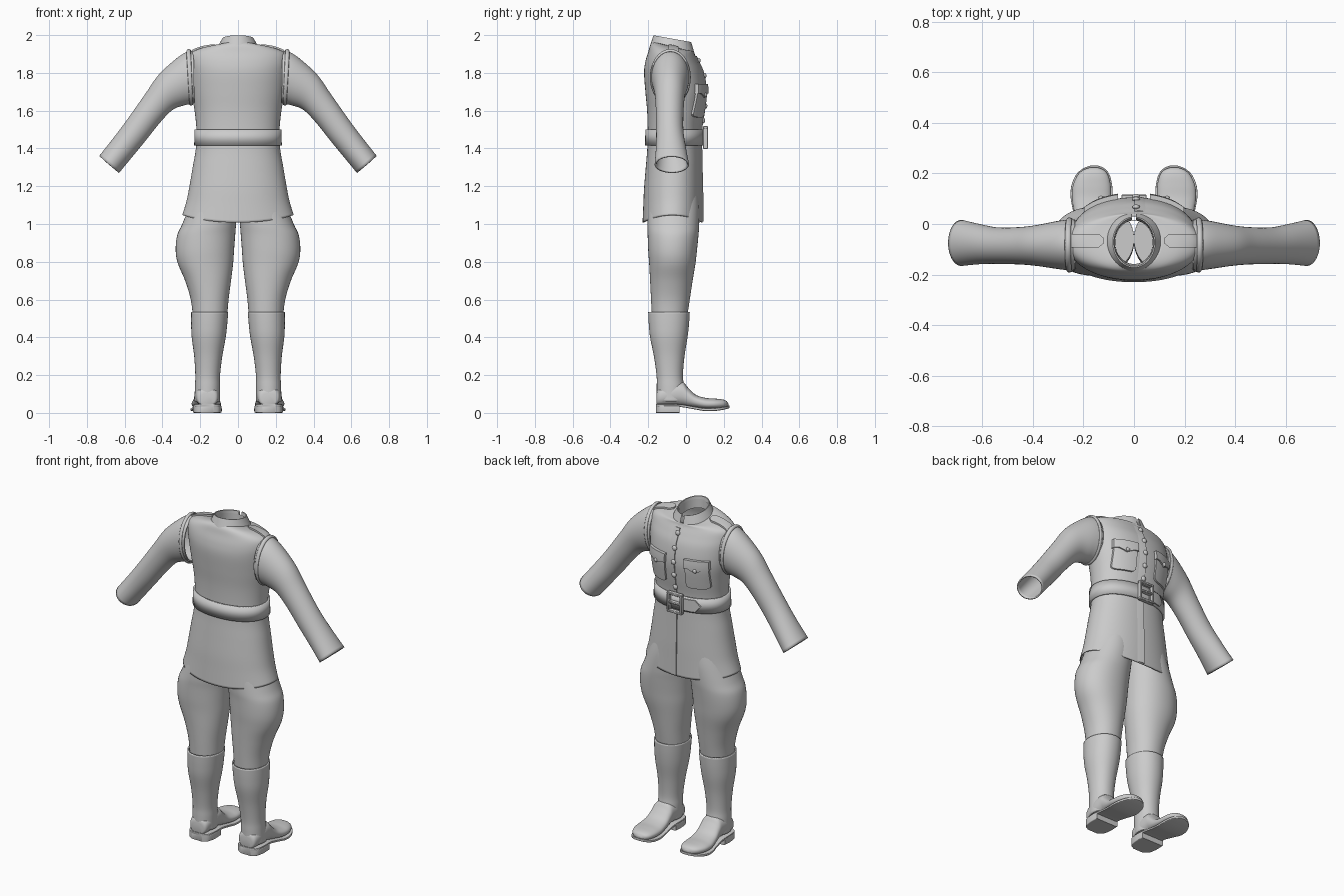
import bpy, bmesh, math
from mathutils import Vector
from mathutils.bvhtree import BVHTree

if "Cube" in bpy.data.objects:
    bpy.data.objects.remove(bpy.data.objects["Cube"])

cloth = bpy.data.materials.new("plain grey")
cloth.diffuse_color = (0.6, 0.6, 0.6, 1)
cloth.use_nodes = True
cloth.node_tree.nodes["Principled BSDF"].inputs["Base Color"].default_value = cloth.diffuse_color


def finish(name, bm, mirror=False, thick=0, bevel=0):
    bmesh.ops.recalc_face_normals(bm, faces=bm.faces[:])
    me = bpy.data.meshes.new(name)
    bm.to_mesh(me)
    bm.free()
    me.materials.append(cloth)
    ob = bpy.data.objects.new(name, me)
    bpy.context.collection.objects.link(ob)
    if thick:
        ob.modifiers.new("thickness", 'SOLIDIFY').thickness = thick
    if bevel:
        ob.modifiers.new("bevel", 'BEVEL').width = bevel
    if mirror:
        ob.modifiers.new("mirror", 'MIRROR')
    return ob


def smooth_keys(keys, sub):
    """Catmull-Rom interpolation of section parameters."""
    out = []
    for i in range(len(keys) - 1):
        p = [keys[max(0, min(len(keys) - 1, i + k))] for k in (-1, 0, 1, 2)]
        for s in range(sub):
            t = s / sub
            out.append([0.5 * (2 * b + (c - a) * t + (2 * a - 5 * b + 4 * c - d) * t * t
                               + (3 * b - a - 3 * c + d) * t ** 3) for a, b, c, d in zip(*p)])
    return out + [list(keys[-1])]


def loft(name, keys, point, seg=48, sub=5, cap=False, gap=0, **kw):
    """Skin sections; gap leaves an opening (radians each side) at the front."""
    bm = bmesh.new()
    rows = []
    n = seg + 1 if gap else seg
    for k in smooth_keys(keys, sub):
        rows.append([bm.verts.new(point(k, math.pi / 2 + gap + (2 * math.pi - 2 * gap) * i / seg))
                     for i in range(n)])
    for r0, r1 in zip(rows, rows[1:]):
        for i in range(seg):
            j = (i + 1) % n
            bm.faces.new((r0[i], r0[j], r1[j], r1[i]))
    if cap:
        bm.faces.new(rows[0])
        bm.faces.new(rows[-1])
    return finish(name, bm, **kw)


def oval(a, n):
    f = lambda v: math.copysign(abs(v) ** (2 / n), v) if abs(v) > 1e-9 else 0
    return f(math.cos(a)), f(math.sin(a))


def body(k, a):       # z, half width, back, front, tilt, dip
    c, s = oval(a, 2.15)
    return (k[1] * c, (k[2] + k[3]) / 2 + (k[3] - k[2]) / 2 * s, k[0] + k[4] * s + k[5] * s * s)


def limb(k, a):       # z, inner, outer, back, front
    c, s = oval(a, 2.1)
    return ((k[1] + k[2]) / 2 + (k[2] - k[1]) / 2 * c, (k[3] + k[4]) / 2 + (k[4] - k[3]) / 2 * s, k[0])


def arm(k, a):        # top x,z, bottom x,z, centre y, half depth
    c, s = math.cos(a), math.sin(a)
    return ((k[0] + k[2]) / 2 + (k[0] - k[2]) / 2 * c, k[4] + k[5] * s, (k[1] + k[3]) / 2 + (k[1] - k[3]) / 2 * c)


def shoe(n):          # y, centre x, half width, bottom, top
    def f(k, a):
        c, s = oval(a, n)
        return (k[1] + k[2] * c, k[0], (k[3] + k[4]) / 2 + (k[4] - k[3]) / 2 * s)
    return f


def neck(k, a):       # half width, half depth, centre y, z, tilt, point drop
    c, s = math.cos(a), math.sin(a)
    return (k[0] * c, k[2] + k[1] * s, k[3] + k[4] * s - k[5] * max(0, s) ** 8)


def surface(ob):
    return BVHTree.FromPolygons([v.co for v in ob.data.vertices], [p.vertices for p in ob.data.polygons])


def plate(name, tree, f, t, nu=10, nv=6, axis=(0, 1, 0), mirror=False):
    """Grid f(u, v) -> position, draped on a surface along axis and raised by t(u)."""
    ax = Vector(axis)
    bm = bmesh.new()
    g = []
    for i in range(nu + 1):
        col = []
        for j in range(nv + 1):
            hit = tree.ray_cast(Vector(f(i / nu, j / nv)) + ax * 3, -ax)[0]
            h = t(i / nu) if callable(t) else t
            col.append(bm.verts.new(hit + ax * h))
        g.append(col)
    for i in range(nu):
        for j in range(nv):
            bm.faces.new((g[i][j], g[i + 1][j], g[i + 1][j + 1], g[i][j + 1]))
    rim = bmesh.ops.extrude_edge_only(bm, edges=[e for e in bm.edges if e.is_boundary])
    for v in rim['geom']:
        if isinstance(v, bmesh.types.BMVert):
            v.co -= ax * ((t(0.5) if callable(t) else t) + 0.004)
    return finish(name, bm, mirror=mirror)


def button(name, tree, x, z, r, raise_by=0, mirror=False):
    bm = bmesh.new()
    bmesh.ops.create_uvsphere(bm, u_segments=16, v_segments=8, radius=r)
    p = tree.ray_cast(Vector((x, 3, z)), Vector((0, -1, 0)))[0]
    for v in bm.verts:
        v.co = p + Vector((v.co.x, v.co.y * 0.65 + raise_by, v.co.z))
    finish(name, bm, mirror=mirror)


# Jacket body with flared skirt
jacket = loft("jacket", [
    (1.048, .295, -.23, .087, 0, -.04), (1.12, .273, -.226, .086, 0, -.02), (1.2, .257, -.222, .085, 0, -.01),
    (1.3, .24, -.213, .082, 0, 0), (1.4, .223, -.205, .08, 0, 0), (1.5, .22, -.203, .08, 0, 0),
    (1.6, .23, -.206, .095, 0, 0), (1.7, .247, -.215, .105, 0, 0), (1.8, .258, -.222, .09, 0, 0),
    (1.86, .262, -.215, .065, 0, 0), (1.905, .25, -.2, .045, -.005, 0), (1.93, .19, -.19, .04, -.015, 0),
    (1.94, .1, -.175, .03, -.025, 0)], body, seg=72, thick=.006)
coat = surface(jacket)

# Folded collar with open front, and the band behind it
loft("collar", [(.076, .088, -.072, 1.92, -.02, 0), (.079, .095, -.072, 1.98, -.018, 0),
                (.084, .1, -.072, 1.981, -.018, 0), (.113, .119, -.07, 1.925, -.022, .012)],
     neck, sub=1, gap=.1)
loft("collar_band", [(.074, .086, -.072, 1.91, -.02, 0), (.075, .088, -.072, 1.965, -.018, 0)], neck, sub=1)

# Sleeves and armhole piping
loft("sleeve", [
    (.235, 1.912, .23, 1.64, -.083, .1), (.27, 1.912, .25, 1.635, -.083, .1), (.33, 1.873, .285, 1.628, -.083, .094),
    (.42, 1.79, .345, 1.605, -.085, .081), (.49, 1.69, .41, 1.54, -.086, .074), (.585, 1.555, .49, 1.44, -.086, .072),
    (.66, 1.455, .56, 1.355, -.08, .079), (.735, 1.36, .63, 1.27, -.075, .091)], arm, thick=.008, mirror=True)
loft("armhole_piping", [(.25, 1.921, .238, 1.632, -.083, .105), (.258, 1.926, .245, 1.628, -.083, .108),
                        (.268, 1.924, .252, 1.628, -.083, .108), (.274, 1.914, .257, 1.632, -.083, .104)],
     arm, sub=2, thick=.01, mirror=True)

# Breeches flared at the thigh
loft("breeches", [
    (1.2, .0, .22, -.18, .06), (1.1, .0, .255, -.2, .07), (1.0, .01, .295, -.205, .07), (.94, .015, .322, -.203, .066),
    (.86, .021, .33, -.2, .058), (.79, .026, .318, -.195, .05), (.7, .037, .28, -.19, .035),
    (.6, .05, .25, -.185, .02), (.5, .058, .238, -.18, .005)], limb, cap=True, mirror=True)

# Tall boot: shaft, foot, sole, heel
loft("boot_shaft", [
    (.533, .052, .248, -.2, .02), (.47, .057, .248, -.197, .016), (.4, .065, .245, -.19, .008),
    (.3, .083, .232, -.17, -.008), (.2, .095, .226, -.156, -.016), (.14, .095, .228, -.155, -.01),
    (.06, .096, .23, -.155, 0)], limb, thick=.008, mirror=True)
loft("boot_foot", [
    (-.157, .163, .03, .04, .09), (-.145, .163, .055, .035, .13), (-.08, .163, .066, .035, .16),
    (-.02, .163, .066, .035, .165), (.01, .164, .067, .03, .135), (.05, .166, .071, .025, .097),
    (.1, .168, .077, .018, .08), (.15, .167, .075, .018, .076), (.19, .163, .062, .022, .072),
    (.213, .16, .042, .028, .064), (.224, .158, .014, .034, .05)], shoe(2.3), cap=True, mirror=True)
loft("boot_sole", [
    (-.16, .163, .035, .033, .047), (-.14, .163, .064, .033, .047), (-.08, .163, .073, .033, .047),
    (-.02, .163, .071, .03, .044), (.05, .166, .075, .018, .032), (.1, .168, .082, .01, .025),
    (.15, .167, .081, .01, .026), (.195, .163, .066, .016, .031), (.22, .159, .042, .022, .037),
    (.231, .157, .014, .026, .04)], shoe(8), cap=True, mirror=True)
loft("boot_heel", [(-.16, .163, .035, 0, .04), (-.14, .163, .064, 0, .04), (-.09, .163, .075, 0, .04),
                   (-.035, .163, .073, 0, .04)], shoe(12), cap=True, mirror=True)

# Belt with pointed strap end
belt = loft("belt", [(1.415, .232, -.217, .092, 0, 0), (1.501, .23, -.215, .092, 0, 0)], body,
            seg=72, sub=1, thick=.014)
plate("belt_strap_end", surface(belt),
      lambda u, v: (-.03 - .115 * u, 0, 1.458 + (v - .5) * .07 * max(.02, min(1, (1 - u) * 4))),
      .007, nu=16)

# Buckle frame and prong
bm = bmesh.new()
for cx, cz, sx, sz in ((0, 1.405, .1, .014), (0, 1.511, .1, .014), (-.043, 1.458, .014, .1),
                       (.043, 1.458, .014, .1), (-.005, 1.458, .08, .012)):
    cube = bmesh.ops.create_cube(bm, size=1)
    for v in cube['verts']:
        v.co = (cx + v.co.x * sx, .103 + v.co.y * .026, cz + v.co.z * sz)
finish("belt_buckle", bm, bevel=.003)

# Front closing edge that fades into the jacket on one side
plate("front_closure", coat, lambda u, v: (.002 + .05 * u, 0, 1.014 + .876 * v),
      lambda u: .007 * (1 - u) - .001, nu=4, nv=48)
for i, z in enumerate((1.865, 1.785, 1.705, 1.625, 1.548)):
    button(f"front_button_{i + 1}", coat, 0.008, z, .015, .005)

# Chest pockets with pointed flaps
plate("chest_pocket", coat,
      lambda u, v: (.068 + .125 * u, 0, 1.565 + .014 * abs(2 * u - 1) ** 6 + v * (.14 - .014 * abs(2 * u - 1) ** 6)),
      .011, nu=16, mirror=True)


def flap(u, v):
    low = 1.69 - .02 * max(0, 1 - abs(2 * u - 1) * 1.6)
    return (.063 + .135 * u, 0, low + v * (1.742 - low))


plate("pocket_flap", coat, flap, .019, nu=16, mirror=True)
button("pocket_button", coat, .13, 1.683, .012, .02, mirror=True)


# Shoulder straps, pointed toward the neck
def strap(u, v):
    return (.12 + .13 * u, -.066 + (v - .5) * .054 * min(1, .4 + u * 4), 0)


plate("shoulder_strap", coat, strap, .01, nu=14, axis=(0, 0, 1), mirror=True)

# Smooth shading with sharp edges kept
for ob in bpy.context.collection.objects:
    ob.select_set(True)
    bpy.context.view_layer.objects.active = ob
bpy.ops.object.shade_smooth_by_angle(angle=math.radians(38))
